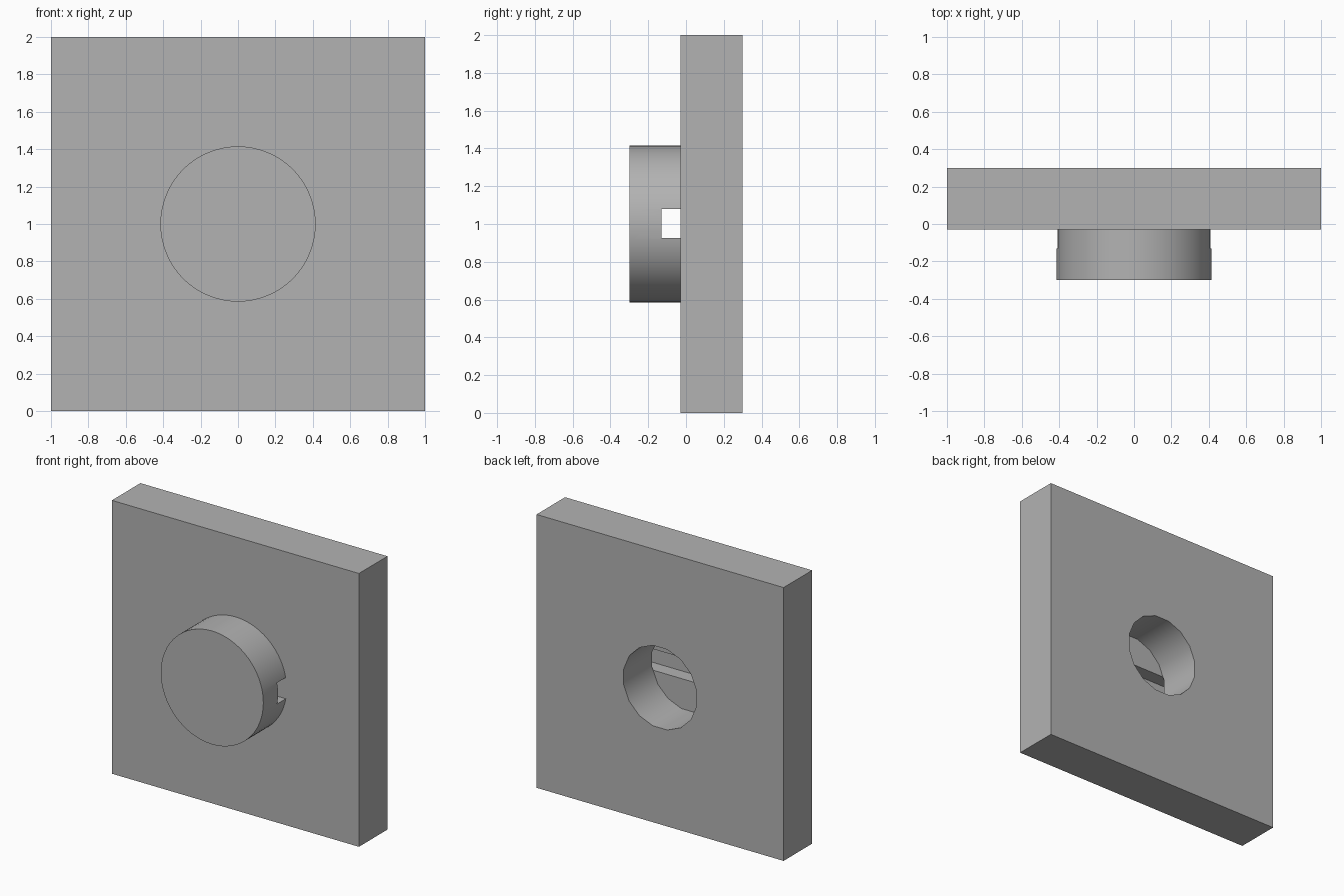
import bpy
import math

cube = bpy.data.objects.get("Cube")
if cube:
    bpy.data.objects.remove(cube, do_unlink=True)

PLATE_FRONT, BACK, KNOB_FRONT, SLOT_FLOOR = -0.03, 0.30, -0.30, -0.13

grey = bpy.data.materials.new("plain_grey")
grey.use_nodes = True
colour = (0.45, 0.45, 0.45, 1)
grey.diffuse_color = colour
grey.node_tree.nodes["Principled BSDF"].inputs["Base Color"].default_value = colour


def finish(obj, name):
    obj.name = name
    obj.data.materials.append(grey)
    return obj


def box(name, x, y0, y1, z0, z1):
    """Box centred on x = 0."""
    bpy.ops.mesh.primitive_cube_add(size=1, location=(0, (y0 + y1) / 2, (z0 + z1) / 2))
    obj = bpy.context.object
    obj.scale = (x, y1 - y0, z1 - z0)
    bpy.ops.object.transform_apply(location=False, rotation=False, scale=True)
    return finish(obj, name)


def disc(name, radius, y0, y1, sides, twist=0):
    """Cylinder along y through the plate centre."""
    bpy.ops.mesh.primitive_cylinder_add(
        vertices=sides, radius=radius, depth=y1 - y0,
        location=(0, (y0 + y1) / 2, 1), rotation=(math.pi / 2, twist, 0))
    bpy.ops.object.transform_apply(location=False, rotation=True, scale=False)
    return finish(bpy.context.object, name)


def cut(obj, cutter):
    """Subtract the cutter, then discard it."""
    cutter.hide_render = True
    mod = obj.modifiers.new("cut", 'BOOLEAN')
    mod.operation, mod.solver, mod.object = 'DIFFERENCE', 'EXACT', cutter
    bpy.ops.object.select_all(action='DESELECT')
    obj.select_set(True)
    bpy.context.view_layer.objects.active = obj
    bpy.ops.object.modifier_apply(modifier=mod.name)
    bpy.data.objects.remove(cutter, do_unlink=True)
    bpy.ops.object.shade_smooth_by_angle(angle=math.radians(30))


# Square plate with a round through-hole
plate = box("square_plate", 2, PLATE_FRONT, BACK, 0, 2)
cut(plate, disc("hole_cutter", 0.30, PLATE_FRONT - 0.1, BACK + 0.1, 16, math.pi / 16))

# Round knob on the front with a slot across its back
knob = disc("round_knob", 0.415, KNOB_FRONT, PLATE_FRONT, 64)
cut(knob, box("slot_cutter", 1.2, SLOT_FLOOR, PLATE_FRONT + 0.1, 0.925, 1.08))
